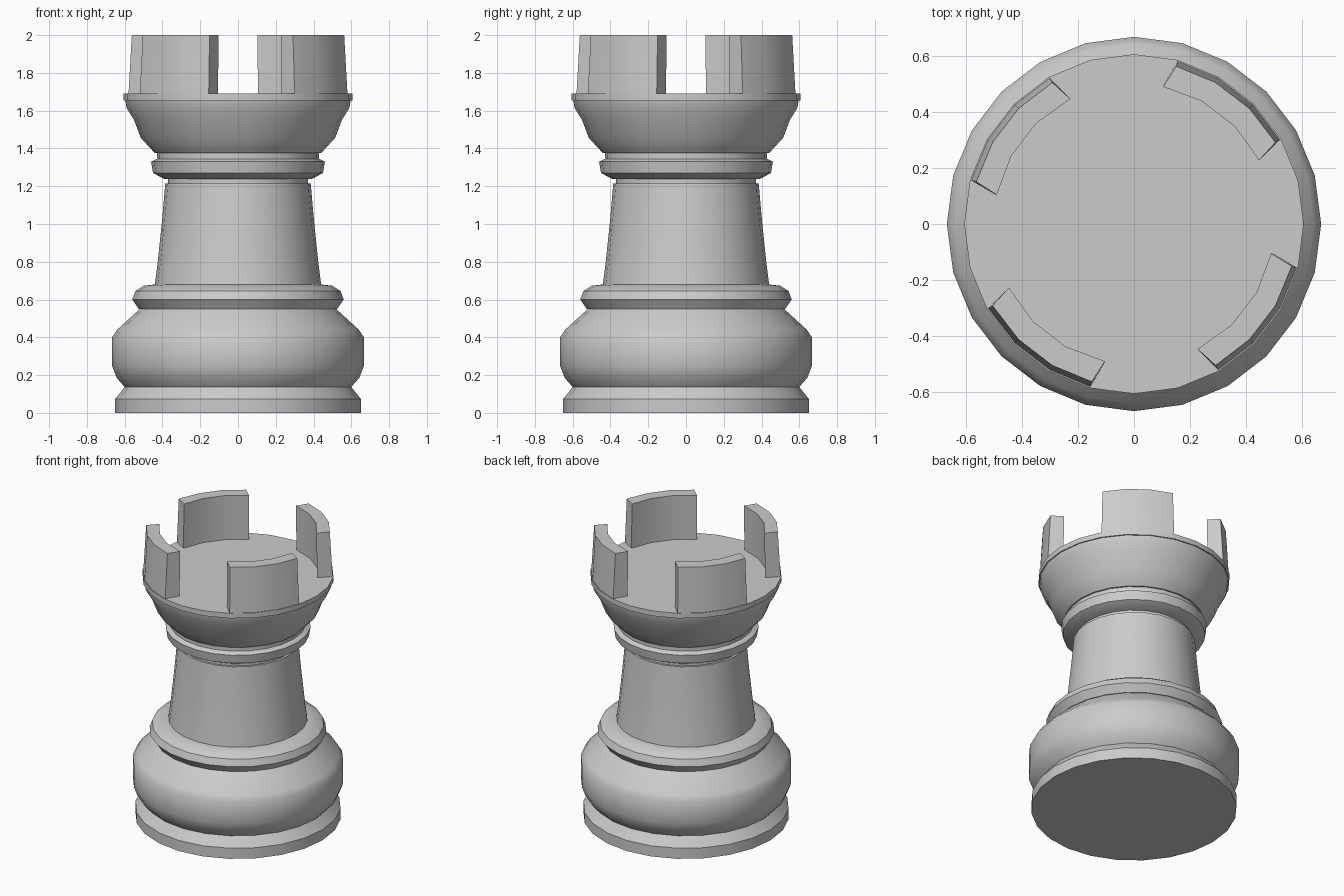
import bpy
import bmesh
from math import cos, sin, radians, tau

SIDES = 24

cube = bpy.data.objects.get("Cube")
if cube:
    bpy.data.objects.remove(cube, do_unlink=True)

# Single material
grey = bpy.data.materials.new("light_grey")
grey.use_nodes = True
colour = (0.6, 0.6, 0.6, 1)
grey.diffuse_color = colour
grey.node_tree.nodes["Principled BSDF"].inputs["Base Color"].default_value = colour


def finish(name, bm):
    """Turn a bmesh into a smooth-shaded object with sharp edges."""
    bmesh.ops.recalc_face_normals(bm, faces=bm.faces)
    mesh = bpy.data.meshes.new(name)
    bm.to_mesh(mesh)
    bm.free()
    mesh.materials.append(grey)
    obj = bpy.data.objects.new(name, mesh)
    bpy.context.collection.objects.link(obj)
    bpy.ops.object.select_all(action="DESELECT")
    obj.select_set(True)
    bpy.context.view_layer.objects.active = obj
    bpy.ops.object.shade_smooth_by_angle(angle=radians(35))
    return obj


def polar(r, angle, z):
    return (r * cos(angle), r * sin(angle), z)


def lathe(name, profile):
    """Revolve (radius, height) points and cap both ends."""
    bm = bmesh.new()
    rings = [[bm.verts.new(polar(r, tau * i / SIDES, z)) for i in range(SIDES)]
             for r, z in profile]
    for low, high in zip(rings, rings[1:]):
        for i in range(SIDES):
            j = (i + 1) % SIDES
            bm.faces.new((low[i], low[j], high[j], high[i]))
    bm.faces.new(rings[0][::-1])
    bm.faces.new(rings[-1])
    return finish(name, bm)


def merlon(name, turn):
    """Curved battlement block, leaning slightly inward, flared on the inside."""
    bm = bmesh.new()
    sections = []
    for i in range(4):
        outer = radians(turn + 30 + 15 * i)
        inner = radians(turn + 27 + 17 * i)
        sections.append([bm.verts.new(p) for p in (
            polar(0.60, outer, 1.69), polar(0.582, outer, 2.0),
            polar(0.50, inner, 2.0), polar(0.505, inner, 1.69))])
    for a, b in zip(sections, sections[1:]):
        for k in range(4):
            m = (k + 1) % 4
            bm.faces.new((a[k], a[m], b[m], b[k]))
    bm.faces.new(sections[0])
    bm.faces.new(sections[-1][::-1])
    return finish(name, bm)


# Base
lathe("plinth", [(0.65, 0), (0.65, 0.074), (0.60, 0.137)])
lathe("base_bulge", [(0.60, 0.137), (0.642, 0.185), (0.667, 0.25), (0.667, 0.40),
                     (0.64, 0.44), (0.52, 0.55)])
lathe("base_ring", [(0.525, 0.55), (0.56, 0.60), (0.543, 0.645), (0.50, 0.673),
                    (0.44, 0.68)])

# Column and neck
lathe("shaft", [(0.44, 0.68), (0.425, 0.80), (0.402, 1.02), (0.385, 1.215)])
lathe("neck", [(0.37, 1.20), (0.37, 1.25)])
lathe("collar", [(0.39, 1.238), (0.45, 1.27), (0.46, 1.33), (0.43, 1.345),
                 (0.43, 1.375)])

# Head with flat platform
lathe("head", [(0.44, 1.375), (0.515, 1.457), (0.55, 1.55), (0.59, 1.615),
               (0.597, 1.655)])
lathe("platform", [(0.605, 1.655), (0.605, 1.69)])

# Battlements
for number, place in enumerate(("back_left", "back_right", "front_right", "front_left")):
    merlon("merlon_" + place, 90 * number)
